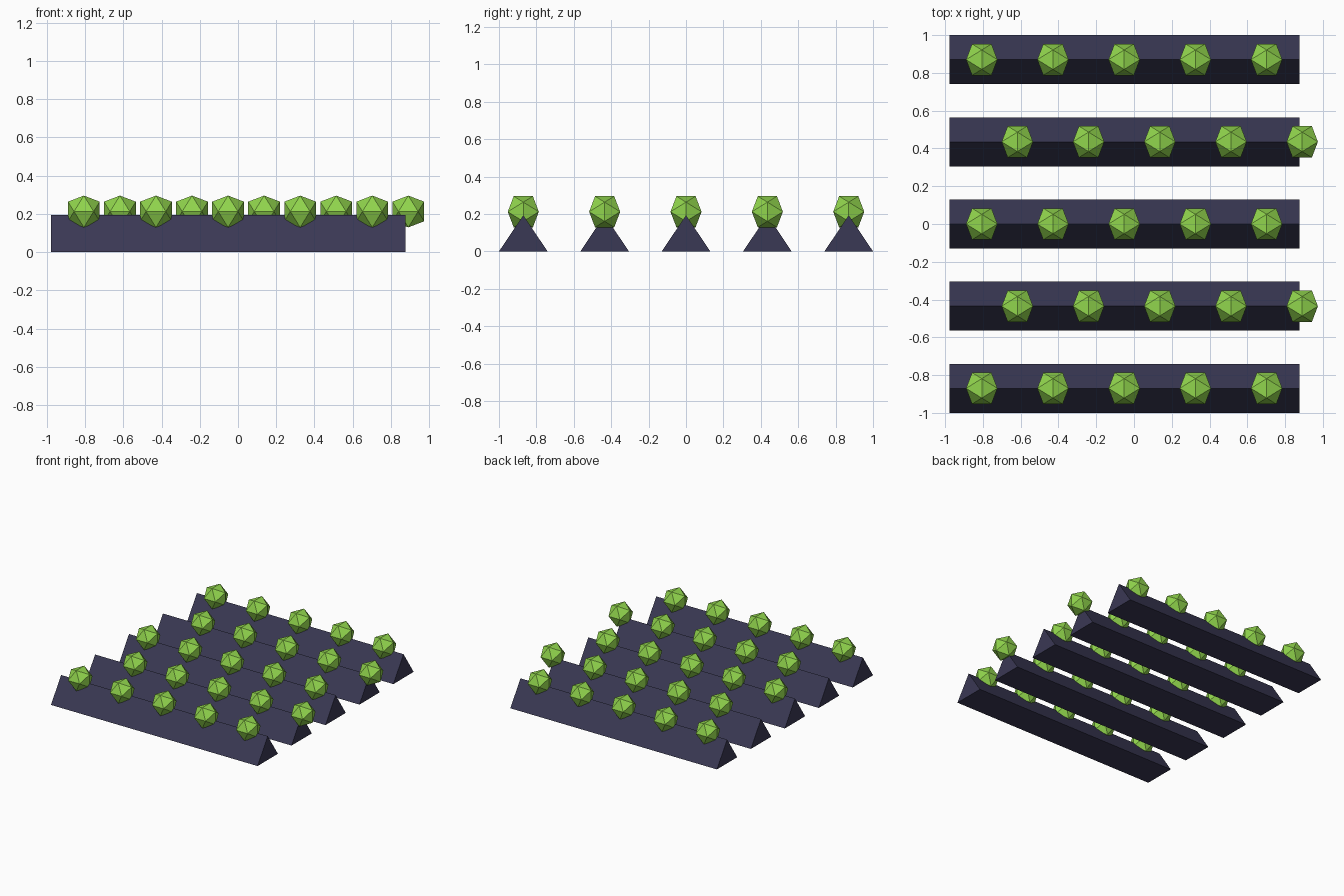
import bpy
import bmesh

cube = bpy.data.objects.get("Cube")
if cube:
    bpy.data.objects.remove(cube, do_unlink=True)

ROW_SPACING = 0.435
STUD_SPACING = 0.377
STUD_HALF = 0.083   # half the height of a stud
GOLDEN = (1 + 5 ** 0.5) / 2


def make_material(name, rgb):
    mat = bpy.data.materials.new(name)
    mat.use_nodes = True
    color = (*rgb, 1.0)
    mat.diffuse_color = color
    mat.node_tree.nodes["Principled BSDF"].inputs["Base Color"].default_value = color
    return mat


def finish_mesh(name, bm, mat):
    bmesh.ops.recalc_face_normals(bm, faces=bm.faces)
    mesh = bpy.data.meshes.new(name)
    bm.to_mesh(mesh)
    bm.free()
    mesh.materials.append(mat)
    return mesh


def place(name, mesh, location):
    obj = bpy.data.objects.new(name, mesh)
    obj.location = location
    bpy.context.collection.objects.link(obj)


def ridge_mesh(mat):
    # Triangular profile extruded along x
    bm = bmesh.new()
    profile = [(-0.13, 0), (0.13, 0), (0, 0.193)]
    face = bm.faces.new([bm.verts.new((-0.978, y, z)) for y, z in profile])
    result = bmesh.ops.extrude_face_region(bm, geom=[face], use_keep_orig=True)
    moved = [v for v in result["geom"] if isinstance(v, bmesh.types.BMVert)]
    bmesh.ops.translate(bm, verts=moved, vec=(1.854, 0, 0))
    return finish_mesh("ridge", bm, mat)


def stud_mesh(mat):
    # Icosahedron: hull of three crossed golden rectangles
    bm = bmesh.new()
    long, short = STUD_HALF, STUD_HALF / GOLDEN
    for a in (-short, short):
        for b in (-long, long):
            for corner in ((a, b, 0), (0, a, b), (b, 0, a)):
                bm.verts.new(corner)
    bmesh.ops.convex_hull(bm, input=bm.verts)
    return finish_mesh("stud", bm, mat)


ridge = ridge_mesh(make_material("dark slate", (0.042, 0.040, 0.089)))
stud = stud_mesh(make_material("leaf green", (0.283, 0.665, 0.074)))

# Five ridges, each with five studs; every other row is shifted half a step
for row in range(5):
    y = (row - 2) * ROW_SPACING
    place(f"ridge_{row + 1}", ridge, (0, y, 0))
    start = -0.806 + (row % 2) * STUD_SPACING / 2
    for i in range(5):
        place(f"stud_{row + 1}_{i + 1}", stud, (start + i * STUD_SPACING, y, 0.212))
